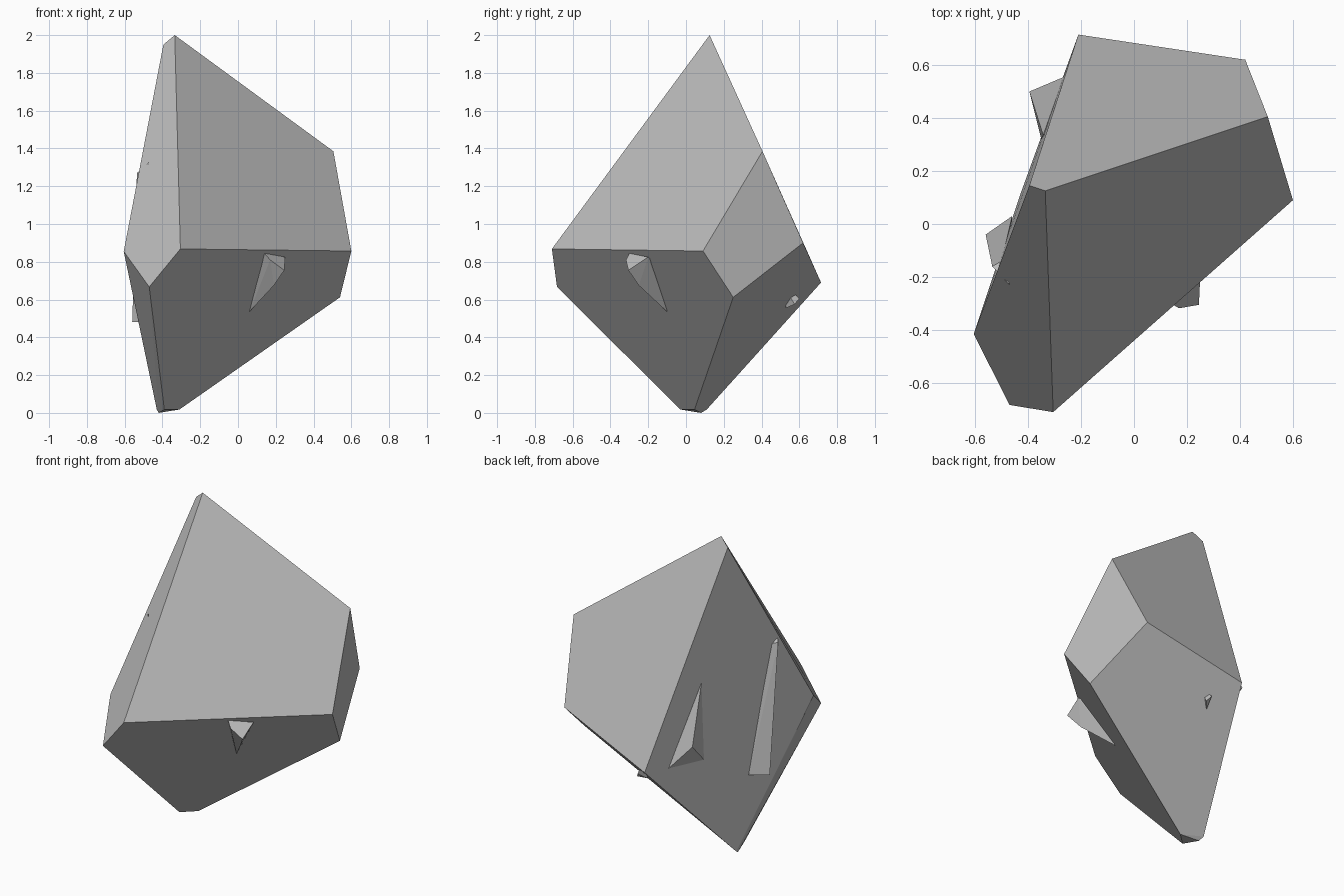
import bpy
import bmesh

cube = bpy.data.objects.get("Cube")
if cube:
    bpy.data.objects.remove(cube, do_unlink=True)

# Plain stone grey
stone = bpy.data.materials.new("stone_grey")
stone.use_nodes = True
grey = (0.5, 0.5, 0.5, 1)
stone.diffuse_color = grey
stone.node_tree.nodes["Principled BSDF"].inputs["Base Color"].default_value = grey


def faceted(name, corners):
    """Flat-sided stone wrapped tightly around a few corners."""
    bm = bmesh.new()
    for c in corners:
        bm.verts.new(c)
    hull = bmesh.ops.convex_hull(bm, input=bm.verts[:])
    loose = {g for g in hull["geom_interior"] + hull["geom_unused"]
             if isinstance(g, bmesh.types.BMVert)}
    bmesh.ops.delete(bm, geom=list(loose), context='VERTS')
    # Merge nearly coplanar triangles into broad facets
    bmesh.ops.dissolve_limit(bm, angle_limit=0.06, verts=bm.verts[:], edges=bm.edges[:])
    bmesh.ops.recalc_face_normals(bm, faces=bm.faces[:])
    mesh = bpy.data.meshes.new(name)
    bm.to_mesh(mesh)
    bm.free()
    mesh.materials.append(stone)
    obj = bpy.data.objects.new(name, mesh)
    bpy.context.collection.objects.link(obj)
    return obj


# Main boulder: peak, shoulders, waist and small foot
peak = [(-.335, .125, 2), (-.395, .145, 1.95)]
shoulders = [(.505, .405, 1.385), (.42, .62, .9), (-.21, .715, .69)]
waist = [(.6, .09, .857), (.54, .25, .612), (-.305, -.71, .868),
         (-.47, -.683, .667), (-.605, -.415, .855)]
foot = [(-.39, -.03, .018), (-.31, .045, .018), (-.42, .08, 0), (-.43, .11, .018)]
faceted("boulder", peak + shoulders + waist + foot)

# Shard under the front ledge
faceted("front_shard", [(.06, -.1, .535), (.14, -.3, .845), (.25, -.2, .825),
                        (.17, -.318, .81), (.245, -.305, .755), (.19, -.25, .675),
                        (.14, -.12, .75)])

# Two shards on the steep side
faceted("long_side_shard", [(-.56, -.04, .48), (-.46, .03, .48), (-.48, -.07, .48),
                            (-.535, -.16, 1.27), (-.5, -.14, 1.26), (-.47, -.23, 1.33)])
faceted("short_side_shard", [(-.395, .5, .82), (-.265, .555, .67),
                             (-.343, .335, 1.15), (-.35, .32, .66), (-.22, .42, .75)])

# Tiny tip breaking through the underside at the back
faceted("back_chip", [(-.08, .6, .605), (-.1, .53, .555), (-.06, .575, .575), (-.08, .5, .7)])
